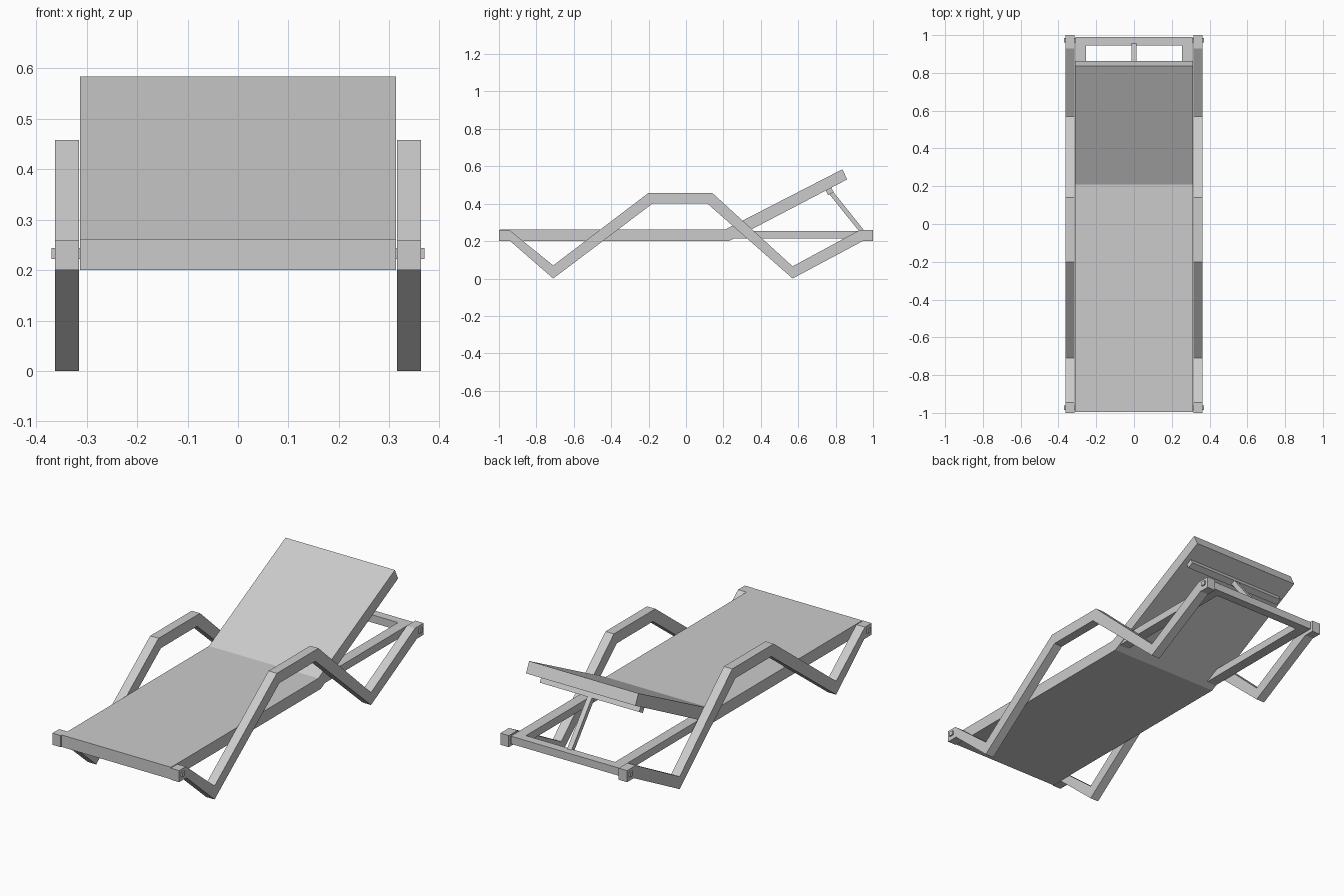
import bpy
import bmesh
from mathutils import Vector

cube = bpy.data.objects.get("Cube")
if cube:
    bpy.data.objects.remove(cube, do_unlink=True)

grey = bpy.data.materials.new("light_grey")
grey.use_nodes = True
colour = (0.6, 0.6, 0.6, 1)
grey.diffuse_color = colour
grey.node_tree.nodes["Principled BSDF"].inputs["Base Color"].default_value = colour


def extrude_profile(name, points, x0, x1):
    """Extrude a (y, z) outline from x0 to x1."""
    bm = bmesh.new()
    face = bm.faces.new([bm.verts.new((x0, y, z)) for y, z in points])
    grown = bmesh.ops.extrude_face_region(bm, geom=[face])
    moved = [g for g in grown["geom"] if isinstance(g, bmesh.types.BMVert)]
    bmesh.ops.translate(bm, vec=(x1 - x0, 0, 0), verts=moved)
    bmesh.ops.recalc_face_normals(bm, faces=bm.faces)
    mesh = bpy.data.meshes.new(name)
    bm.to_mesh(mesh)
    bm.free()
    mesh.materials.append(grey)
    obj = bpy.data.objects.new(name, mesh)
    bpy.context.collection.objects.link(obj)
    return obj


def box(name, x0, x1, y0, y1, z0, z1):
    return extrude_profile(name, [(y0, z0), (y1, z0), (y1, z1), (y0, z1)], x0, x1)


def bar(name, start, end, thick, x0, x1):
    """Straight bar between two (y, z) points."""
    a, b = Vector(start), Vector(end)
    d = (b - a).normalized()
    n = Vector((-d.y, d.x)) * thick / 2
    return extrude_profile(name, [a - n, b - n, b + n, a + n], x0, x1)


# Seat and raised backrest
hinge_low, hinge_top = (0.23, 0.2), (0.21, 0.262)
extrude_profile("seat", [(-0.995, 0.2), hinge_low, hinge_top, (-0.995, 0.262)], -0.313, 0.313)
extrude_profile("backrest", [hinge_low, (0.862, 0.53), (0.836, 0.584), hinge_top], -0.313, 0.313)

# Folded side frames: end block, leg, armrest, leg, end block
side = [(-1, 0.2), (-1, 0.26), (-0.945, 0.26), (-0.71, 0.07), (-0.2, 0.458),
        (0.14, 0.458), (0.57, 0.065), (0.93, 0.26), (1, 0.26), (1, 0.2),
        (0.945, 0.2), (0.57, 0), (0.115, 0.4), (-0.18, 0.4), (-0.71, 0), (-0.94, 0.2)]
for label, s in (("left", 1), ("right", -1)):
    extrude_profile(label + "_side_frame", side, s * 0.315, s * 0.363)
    box(label + "_rear_rail", s * 0.255, s * 0.31, 0.24, 0.945, 0.215, 0.255)
    for end, y in (("front", -0.972), ("rear", 0.972)):
        box(f"{label}_{end}_pin", s * 0.305, s * 0.37, y - 0.012, y + 0.012, 0.222, 0.244)

# Rear crossbar and backrest support
box("rear_crossbar", -0.31, 0.31, 0.945, 0.99, 0.215, 0.255)
bar("backrest_batten", (0.748, 0.468), (0.778, 0.484), 0.05, -0.285, 0.285)
bar("prop", (0.768, 0.468), (0.947, 0.245), 0.024, -0.013, 0.013)
